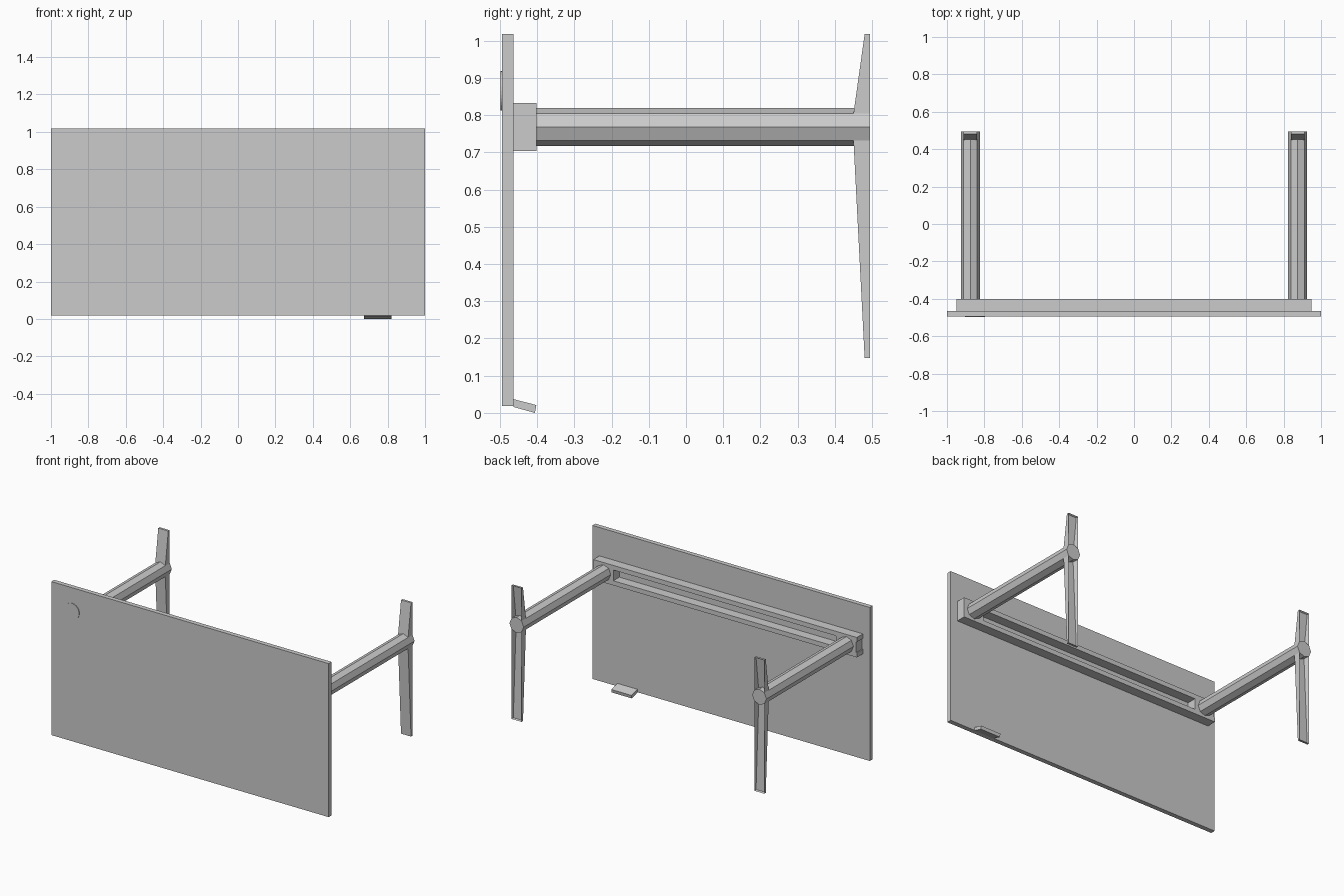
import bpy
import bmesh
import math
from mathutils import Vector

cube = bpy.data.objects.get("Cube")
if cube:
    bpy.data.objects.remove(cube)

grey = bpy.data.materials.new("light_grey")
grey.use_nodes = True
COLOUR = (0.6, 0.6, 0.6, 1)
grey.diffuse_color = COLOUR
grey.node_tree.nodes["Principled BSDF"].inputs["Base Color"].default_value = COLOUR

LEG_X = 0.875       # column centre, mirrored
LEG_Z = 0.768
RADIUS = 0.051
BACK = 0.495        # outer plane of the feet


def finish(name, bm):
    bmesh.ops.recalc_face_normals(bm, faces=bm.faces)
    mesh = bpy.data.meshes.new(name)
    bm.to_mesh(mesh)
    bm.free()
    mesh.materials.append(grey)
    obj = bpy.data.objects.new(name, mesh)
    bpy.context.collection.objects.link(obj)
    return obj


def prism(points, x0, x1):
    """Extrude a (y, z) profile along x."""
    bm = bmesh.new()
    face = bm.faces.new([bm.verts.new((x0, y, z)) for y, z in points])
    grown = bmesh.ops.extrude_face_region(bm, geom=[face])["geom"]
    verts = [v for v in grown if isinstance(v, bmesh.types.BMVert)]
    bmesh.ops.translate(bm, verts=verts, vec=(x1 - x0, 0, 0))
    bmesh.ops.recalc_face_normals(bm, faces=bm.faces)
    return bm


def box(name, x, y, z):
    points = [(y[0], z[0]), (y[1], z[0]), (y[1], z[1]), (y[0], z[1])]
    return finish(name, prism(points, *x))


def rod(name, centre, radius, y0, y1, sides):
    """Cylinder running along y, with a corner pointing up."""
    bm = bmesh.new()
    bmesh.ops.create_cone(bm, cap_ends=True, segments=sides, radius1=radius,
                          radius2=radius, depth=y1 - y0)
    for v in bm.verts:
        x, y, z = v.co
        v.co = Vector((centre[0] + x, (y0 + y1) / 2 + z, centre[1] + y))
    return finish(name, bm)


def foot(name, x, direction, length):
    """Tapered arm with a recessed outer face."""
    half = RADIUS * math.sqrt(0.5)
    profile = [(BACK, 0), (0.45, 0), (0.45, half), (0.48, length), (BACK, length)]
    points = [(y, LEG_Z + direction * z) for y, z in profile]
    bm = prism(points, x - half, x + half)
    outer = [f for f in bm.faces if f.normal.y > 0.9]
    bmesh.ops.inset_individual(bm, faces=outer, thickness=0.008)
    for v in outer[0].verts:
        near = abs(v.co.z - LEG_Z) < length / 2
        v.co.y = 0.455 if near else 0.485
    return finish(name, bm)


# Desktop panel standing on its long edge, with a cable cap
box("desktop", (-1, 1), (-0.494, -0.464), (0.018, 1.018))
rod("cable_cap", (-0.85, 0.865), 0.053, -0.498, -0.49, 32)

# Under-desk frame: two long rails joined by end blocks
box("upper_rail", (-0.95, 0.95), (-0.464, -0.402), (0.803, 0.833))
box("lower_rail", (-0.95, 0.95), (-0.464, -0.402), (0.703, 0.733))

# Legs: octagonal column with a long and a short foot arm
for side, s in (("left", 1), ("right", -1)):
    x = s * LEG_X
    box(side + "_frame_block", (x - 0.07, x + 0.075), (-0.464, -0.402), (0.703, 0.833))
    rod(side + "_column", (x, LEG_Z), RADIUS, -0.41, BACK, 8)
    foot(side + "_short_foot", x, 1, 0.25)
    foot(side + "_long_foot", x, -1, 0.621)

# Tilted control pad below the desktop edge
pad = [(-0.464, 0.037), (-0.402, 0.021), (-0.406, 0.0), (-0.464, 0.016)]
finish("control_pad", prism(pad, 0.675, 0.82))
